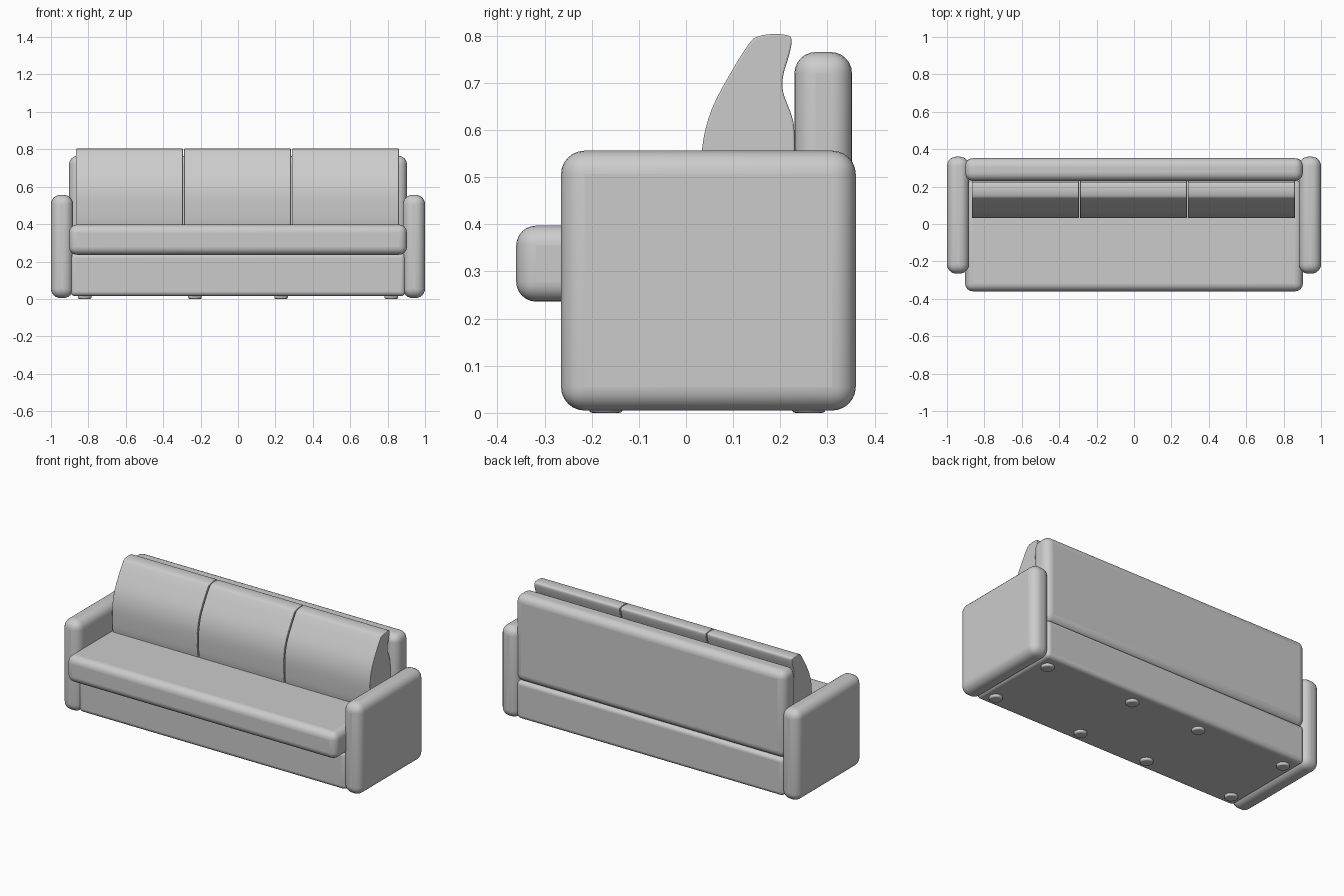
import bpy, bmesh, math
from mathutils import Vector

if "Cube" in bpy.data.objects:
    bpy.data.objects.remove(bpy.data.objects["Cube"])


def finish(name, bm, bevel=0.0, segments=6, limit=40):
    bmesh.ops.recalc_face_normals(bm, faces=bm.faces)
    mesh = bpy.data.meshes.new(name)
    bm.to_mesh(mesh)
    bm.free()
    ob = bpy.data.objects.new(name, mesh)
    bpy.context.collection.objects.link(ob)
    if bevel:
        mod = ob.modifiers.new("round", 'BEVEL')
        mod.width = bevel
        mod.segments = segments
        mod.limit_method = 'ANGLE'
        mod.angle_limit = math.radians(limit)
    bpy.ops.object.select_all(action='DESELECT')
    ob.select_set(True)
    bpy.context.view_layer.objects.active = ob
    bpy.ops.object.shade_smooth_by_angle(angle=math.radians(40))
    return ob


def padded_box(name, lo, hi, bevel):
    lo, hi = Vector(lo), Vector(hi)
    bm = bmesh.new()
    bmesh.ops.create_cube(bm, size=1)
    bmesh.ops.scale(bm, vec=hi - lo, verts=bm.verts)
    bmesh.ops.translate(bm, vec=(lo + hi) / 2, verts=bm.verts)
    return finish(name, bm, bevel)


def smooth_loop(points, steps=4):
    # closed Catmull-Rom curve through the points
    pts = [Vector(p) for p in points]
    n, out = len(pts), []
    for i in range(n):
        a, b, c, d = (pts[(i + k) % n] for k in (-1, 0, 1, 2))
        for s in range(steps):
            t = s / steps
            out.append(0.5 * (2 * b + (c - a) * t + (2 * a - 5 * b + 4 * c - d) * t * t
                              + (3 * b - a - 3 * c + d) * t ** 3))
    return out


# Arms
for side, name in ((-1, "left_arm"), (1, "right_arm")):
    x0, x1 = sorted((side * 0.882, side * 1.0))
    padded_box(name, (x0, -0.265, 0.005), (x1, 0.36, 0.556), 0.05)

# Base, seat and backrest
padded_box("base", (-0.895, -0.25, 0.015), (0.895, 0.35, 0.245), 0.025)
padded_box("seat", (-0.903, -0.36, 0.236), (0.903, 0.235, 0.397), 0.042)
padded_box("backrest", (-0.903, 0.23, 0.24), (0.903, 0.352, 0.765), 0.045)

# Back cushions: side profile (y, z) extruded across the width
profile = [(0.038, 0.40), (0.033, 0.46), (0.034, 0.56), (0.055, 0.645), (0.10, 0.73),
           (0.134, 0.783), (0.15, 0.797), (0.18, 0.803), (0.213, 0.801), (0.224, 0.791),
           (0.219, 0.76), (0.206, 0.715), (0.206, 0.68), (0.224, 0.63), (0.23, 0.59),
           (0.23, 0.46), (0.226, 0.40), (0.215, 0.386), (0.13, 0.384), (0.05, 0.386)]
for i, name in enumerate(("left_cushion", "middle_cushion", "right_cushion")):
    xc = -0.003 + (i - 1) * 0.578
    bm = bmesh.new()
    face = bm.faces.new([bm.verts.new((xc - 0.286, p.x, p.y)) for p in smooth_loop(profile)])
    ext = bmesh.ops.extrude_face_region(bm, geom=[face], use_keep_orig=True)
    bmesh.ops.translate(bm, vec=(0.572, 0, 0),
                        verts=[v for v in ext["geom"] if isinstance(v, bmesh.types.BMVert)])
    finish(name, bm, 0.014, 4, 60)

# Feet: two rows of four low round pads
for r, y in enumerate((-0.17, 0.26)):
    for c, x in enumerate((-0.82, -0.23, 0.23, 0.82)):
        bm = bmesh.new()
        bmesh.ops.create_cone(bm, cap_ends=True, segments=24, radius1=0.036,
                              radius2=0.036, depth=0.03)
        bmesh.ops.translate(bm, vec=(x, y, 0.015), verts=bm.verts)
        finish(f"foot_{r + 1}_{c + 1}", bm, 0.008, 3)
